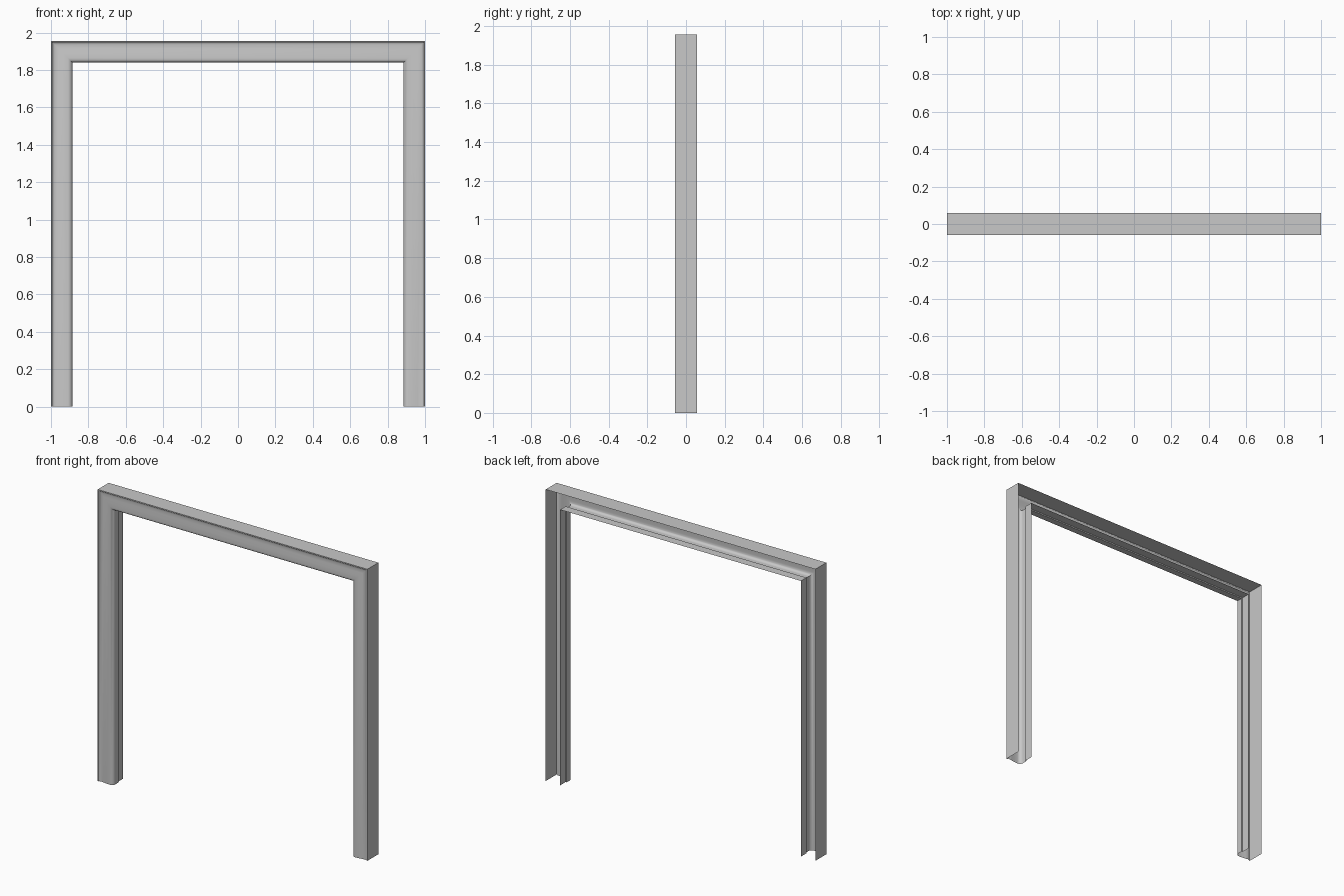
import bpy, bmesh, math

cube = bpy.data.objects.get("Cube")
if cube:
    bpy.data.objects.remove(cube, do_unlink=True)

HEIGHT, HALF_WIDTH, HALF_DEPTH = 1.955, 1.0, 0.058
FACE, ROUND, RECESS = 0.115, 0.024, 0.008

# Painted surface
paint = bpy.data.materials.new("plain_grey")
paint.use_nodes = True
grey = (0.58, 0.58, 0.58, 1)
paint.diffuse_color = grey
paint.node_tree.nodes["Principled BSDF"].inputs["Base Color"].default_value = grey

# Moulding section: (distance inward from the outer edge, depth)
profile = [(0, HALF_DEPTH), (0, -HALF_DEPTH), (0.006, -HALF_DEPTH),
           (0.012, -0.052), (0.02, -0.05), (0.04, -0.053), (0.065, -0.057)]
# Rounded inner nose
for k in range(9):
    a = math.pi / 2 * k / 8
    profile.append((FACE - ROUND + ROUND * math.sin(a),
                    -HALF_DEPTH + ROUND - ROUND * math.cos(a)))
# Stepped jamb lining
profile += [(FACE, 0), (FACE - RECESS, 0), (FACE - RECESS, HALF_DEPTH)]

# Sweep the section up, across and down with mitred corners
bm = bmesh.new()
rings = []
for side, is_top in ((-1, False), (-1, True), (1, True), (1, False)):
    rings.append([bm.verts.new((side * (HALF_WIDTH - u), y,
                                HEIGHT - u if is_top else 0))
                  for u, y in profile])
for a, b in zip(rings, rings[1:]):
    for j in range(len(profile) - 1):
        bm.faces.new((a[j], a[j + 1], b[j + 1], b[j]))

mesh = bpy.data.meshes.new("door_frame")
bm.to_mesh(mesh)
bm.free()
mesh.materials.append(paint)
frame = bpy.data.objects.new("door_frame", mesh)
bpy.context.collection.objects.link(frame)

bpy.ops.object.select_all(action="DESELECT")
frame.select_set(True)
bpy.context.view_layer.objects.active = frame
bpy.ops.object.shade_smooth_by_angle(angle=math.radians(40))
